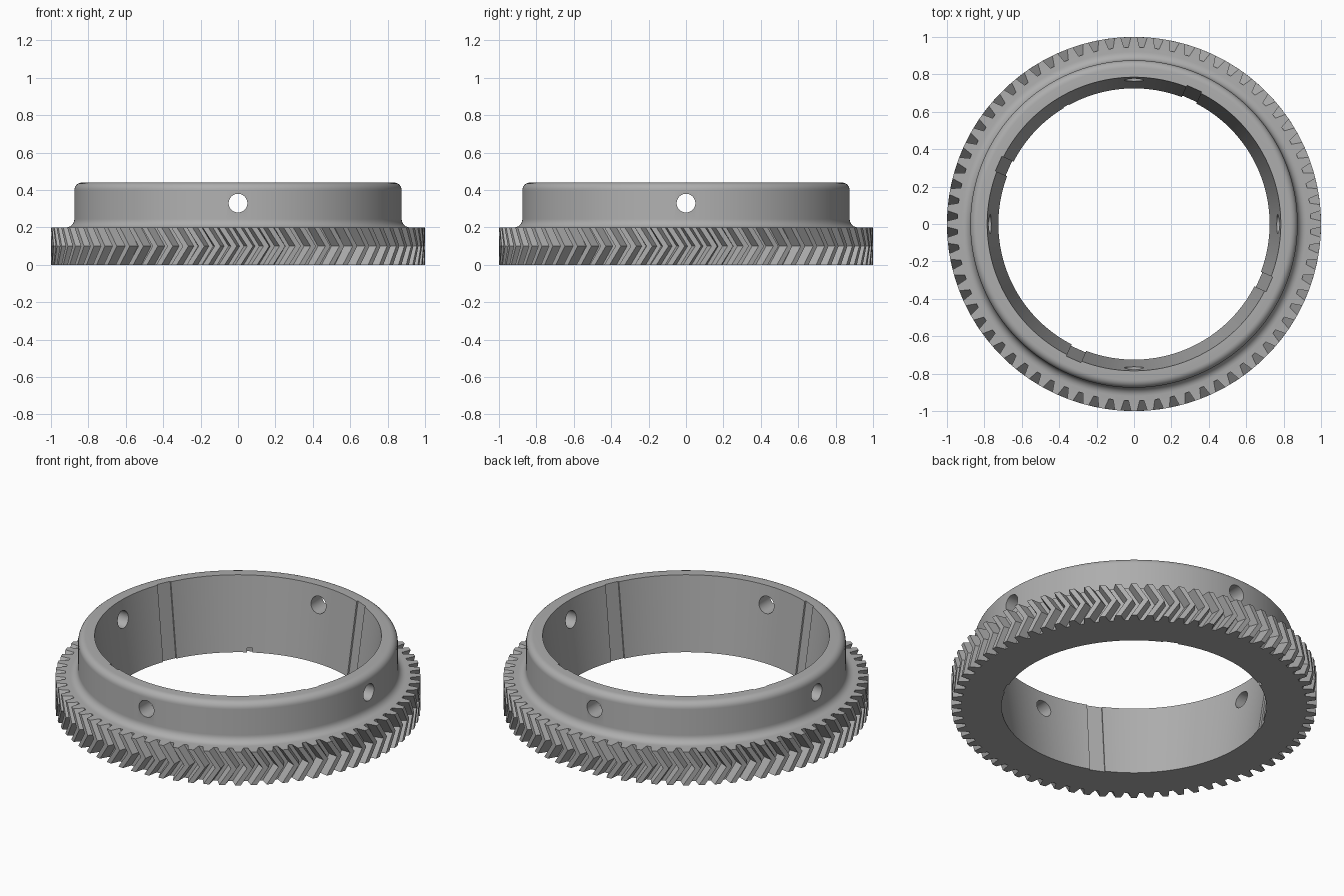
import bpy, bmesh
from math import sin, cos, pi, radians
from mathutils import Matrix

cube = bpy.data.objects.get("Cube")
if cube:
    bpy.data.objects.remove(cube)

TEETH = 72
TIP, ROOT = 1.0, 0.945
TWIST = 0.065            # sideways shift of the chevron point, radians
BORE_LOW, BORE_HIGH, HEIGHT = 0.725, 0.785, 0.44
# Tooth outline: position within one pitch, radius
TOOTH = [(-0.36, ROOT), (-0.18, TIP), (0.18, TIP), (0.36, ROOT)]

steel = bpy.data.materials.new("steel grey")
steel.use_nodes = True
grey = (0.42, 0.42, 0.42, 1)
steel.diffuse_color = grey
steel.node_tree.nodes["Principled BSDF"].inputs["Base Color"].default_value = grey


def make_object(name, bm):
    bmesh.ops.recalc_face_normals(bm, faces=bm.faces)
    mesh = bpy.data.meshes.new(name)
    bm.to_mesh(mesh)
    bm.free()
    mesh.materials.append(steel)
    obj = bpy.data.objects.new(name, mesh)
    bpy.context.collection.objects.link(obj)
    return obj


def arc(cx, cz, r, start, end, steps=6):
    angles = [radians(start + (end - start) * i / steps) for i in range(steps + 1)]
    return [(cx + r * cos(a), cz + r * sin(a)) for a in angles]


# Ring body: toothed bands, filleted collar and tapered bore as one closed skin
bm = bmesh.new()


def ring(z, radius=None, twist=0.0):
    verts = []
    for t in range(TEETH):
        for offset, r in TOOTH:
            a = (t + offset) * 2 * pi / TEETH + twist
            r = radius or r
            verts.append(bm.verts.new((r * cos(a), r * sin(a), z)))
    return verts


rings = [ring(0, BORE_LOW), ring(0), ring(0.1, twist=TWIST), ring(0.2)]
collar = arc(0.92, 0.245, 0.045, 270, 180) + arc(0.835, 0.40, 0.04, 0, 90)
rings += [ring(z, r) for r, z in collar]
rings.append(ring(HEIGHT, BORE_HIGH))
for low, high in zip(rings, rings[1:] + rings[:1]):
    for i in range(len(low)):
        j = (i + 1) % len(low)
        bm.faces.new((low[i], low[j], high[j], high[i]))
body = make_object("herringbone_ring", bm)

# Cutters: four radial holes, four shallow bore recesses, one small notch
bm = bmesh.new()
for k in range(4):
    turn = Matrix.Rotation(k * pi / 2, 4, 'Z')
    bmesh.ops.create_cone(
        bm, cap_ends=True, segments=40, radius1=0.05, radius2=0.05, depth=0.4,
        matrix=turn @ Matrix.Translation((0.83, 0, 0.33)) @ Matrix.Rotation(pi / 2, 4, 'Y'))
    bmesh.ops.create_cube(
        bm, size=1,
        matrix=Matrix.Rotation(radians(-24), 4, 'Z') @ turn
        @ Matrix.Translation((0.712, 0, HEIGHT / 2)) @ Matrix.Rotation(radians(7.8), 4, 'Y')
        @ Matrix.Diagonal((0.1, 0.085, 0.7, 1)))
bmesh.ops.create_cube(
    bm, size=1, matrix=Matrix.Rotation(radians(120), 4, 'Z')
    @ Matrix.Translation((0.72, 0, 0)) @ Matrix.Diagonal((0.04, 0.03, 0.05, 1)))
cutter = make_object("hole_cutter", bm)
cutter.hide_render = True

cut = body.modifiers.new("cut", 'BOOLEAN')
cut.object = cutter
cut.operation = 'DIFFERENCE'
cut.solver = 'EXACT'
cut.use_self = True
bpy.context.view_layer.objects.active = body
body.select_set(True)
cutter.select_set(False)
bpy.ops.object.modifier_apply(modifier="cut")
bpy.data.objects.remove(cutter)
bpy.ops.object.shade_smooth_by_angle(angle=radians(25))
